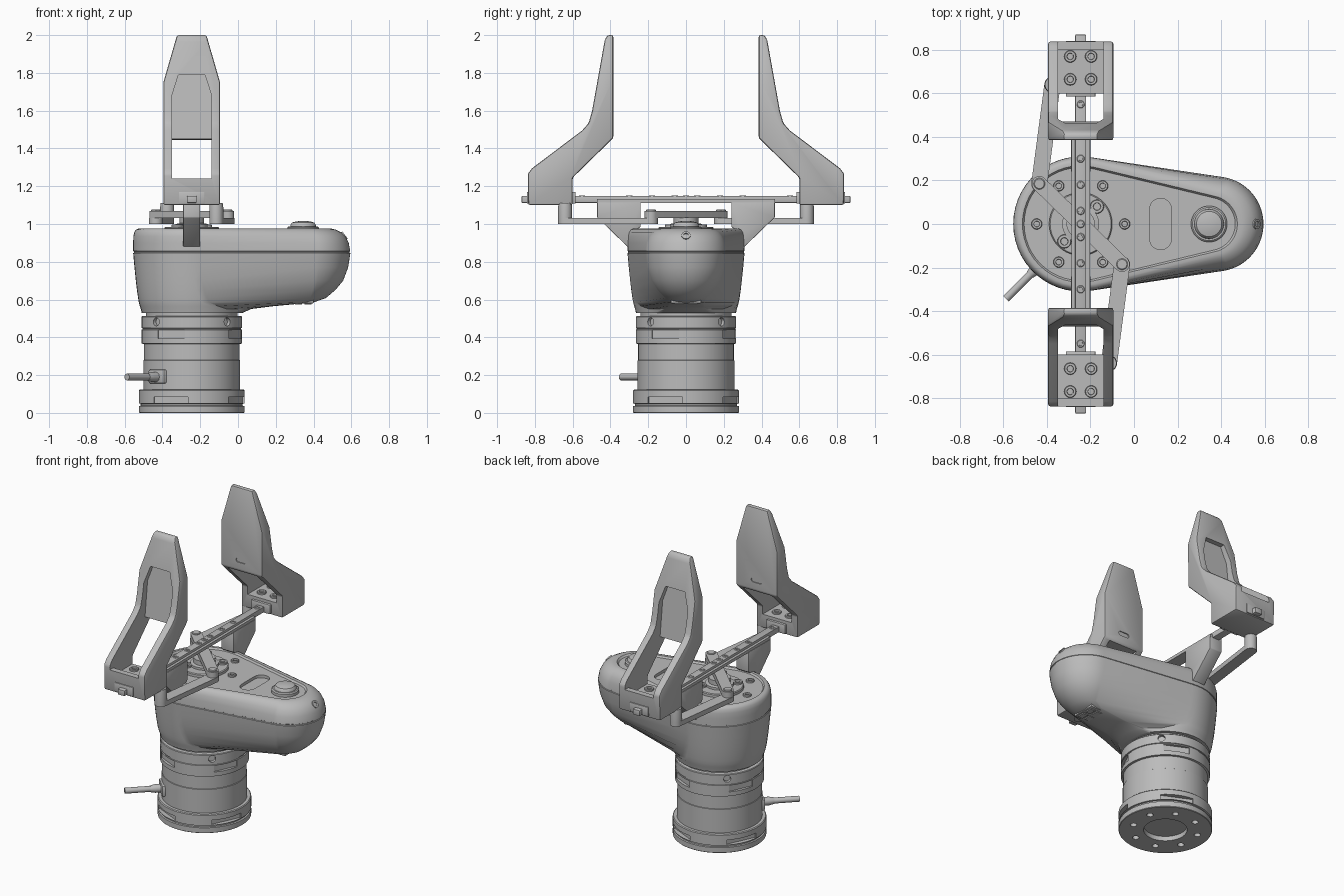
import bpy, bmesh, math
from mathutils import Vector, Matrix

old = bpy.data.objects.get("Cube")
if old:
    bpy.data.objects.remove(old, do_unlink=True)

C = -0.245          # x of the column and gripper axis
made = []
grey = bpy.data.materials.new("plain grey")
grey.use_nodes = True
grey.diffuse_color = (0.5, 0.5, 0.5, 1)
grey.node_tree.nodes["Principled BSDF"].inputs["Base Color"].default_value = (0.5, 0.5, 0.5, 1)


def finish(name, bm, keep=True):
    bmesh.ops.recalc_face_normals(bm, faces=bm.faces[:])
    me = bpy.data.meshes.new(name)
    bm.to_mesh(me)
    bm.free()
    me.materials.append(grey)
    ob = bpy.data.objects.new(name, me)
    bpy.context.collection.objects.link(ob)
    if keep:
        made.append(ob)
    return ob


def loft(name, rings, keep=True):
    """Skin equal-length rings of points and cap both ends."""
    bm = bmesh.new()
    vs = [[bm.verts.new(p) for p in r] for r in rings]
    n = len(rings[0])
    for a, b in zip(vs, vs[1:]):
        for i in range(n):
            j = (i + 1) % n
            bm.faces.new((a[i], a[j], b[j], b[i]))
    bm.faces.new(vs[0][::-1])
    bm.faces.new(vs[-1])
    return finish(name, bm, keep)


def lathe(name, profile, at, axis=(0, 0, 1), n=64, keep=True):
    """Stack of circles (radius, height) along an axis."""
    rot = Vector((0, 0, 1)).rotation_difference(Vector(axis)).to_matrix()
    rings = [[Vector(at) + rot @ Vector((r * math.cos(2 * math.pi * i / n),
              r * math.sin(2 * math.pi * i / n), h)) for i in range(n)] for r, h in profile]
    return loft(name, rings, keep)


def outline(ra, bx, rb, z, n=28):
    """Teardrop: big circle at C joined by tangents to a small one at bx."""
    a = math.acos((ra - rb) / (bx - C))
    pts = []
    for i in range(n + 1):
        t = -a + 2 * a * i / n
        pts.append((bx + rb * math.cos(t), rb * math.sin(t), z))
    for i in range(n + 1):
        t = a + (2 * math.pi - 2 * a) * i / n
        pts.append((C + ra * math.cos(t), ra * math.sin(t), z))
    return pts


def bar(name, p, q, r, z0, z1, keep=True, n=14):
    """Round-ended flat bar from p to q."""
    ang = math.atan2(q[1] - p[1], q[0] - p[0])
    pts = []
    for c, s in ((q, -math.pi / 2), (p, math.pi / 2)):
        for i in range(n + 1):
            t = ang + s + math.pi * i / n
            pts.append((c[0] + r * math.cos(t), c[1] + r * math.sin(t)))
    return loft(name, [[(x, y, z) for x, y in pts] for z in (z0, z1)], keep)


def box(name, x0, x1, y0, y1, z0, z1, bevel=0.0, keep=True):
    bm = bmesh.new()
    m = Matrix.Translation(((x0 + x1) / 2, (y0 + y1) / 2, (z0 + z1) / 2)) @ Matrix.Diagonal((x1 - x0, y1 - y0, z1 - z0, 1))
    bmesh.ops.create_cube(bm, size=1, matrix=m)
    if bevel:
        bmesh.ops.bevel(bm, geom=bm.edges[:], offset=bevel, segments=2, affect='EDGES', profile=0.5)
    return finish(name, bm, keep)


def prism(name, profile, half, side, taper=None, bevel=0.0, keep=True):
    """Extrude a (y, z) profile across x; taper = (z start, z end, half end)."""
    bm = bmesh.new()
    a = [bm.verts.new((C - half, side * y, z)) for y, z in profile]
    b = [bm.verts.new((C + half, side * y, z)) for y, z in profile]
    n = len(profile)
    bm.faces.new(a)
    bm.faces.new(b[::-1])
    for i in range(n):
        j = (i + 1) % n
        bm.faces.new((a[i], b[i], b[j], a[j]))
    if taper:
        z0, z1, h1 = taper
        for s in (-1, 1):
            cut = bmesh.ops.bisect_plane(bm, geom=bm.verts[:] + bm.edges[:] + bm.faces[:],
                                         plane_co=(C + s * half, 0, z0),
                                         plane_no=(s * (z1 - z0), 0, half - h1), clear_outer=True)
            edges = [e for e in cut["geom_cut"] if isinstance(e, bmesh.types.BMEdge)]
            bmesh.ops.contextual_create(bm, geom=edges)
    bmesh.ops.recalc_face_normals(bm, faces=bm.faces[:])
    if bevel:
        sharp = [e for e in bm.edges if len(e.link_faces) == 2 and e.calc_face_angle() > 0.3]
        bmesh.ops.bevel(bm, geom=sharp, offset=bevel, segments=2, affect='EDGES', profile=0.5)
    return finish(name, bm, keep)


def cut(ob, cutters):
    """Subtract the helpers, then remove them."""
    bpy.context.view_layer.objects.active = ob
    for c in cutters:
        c.hide_render = True
        m = ob.modifiers.new("cut", 'BOOLEAN')
        m.operation, m.solver, m.object = 'DIFFERENCE', 'EXACT', c
        bpy.ops.object.modifier_apply(modifier=m.name)
        bpy.data.objects.remove(c, do_unlink=True)


def screw(name, x, y, z, r=0.025, h=0.012):
    lathe(name, [(r, -0.01), (r, h - 0.003), (r - 0.003, h), (r * 0.55, h), (r * 0.5, h - 0.01)], (x, y, z), n=20)


# Column: base flange, barrel and upper clamp ring
column = lathe("column", [(0.13, 0.03), (0.13, 0), (0.277, 0), (0.28, 0.003), (0.28, 0.036), (0.27, 0.038), (0.27, 0.048),
                          (0.28, 0.05), (0.28, 0.118), (0.275, 0.123), (0.256, 0.123), (0.256, 0.278), (0.253, 0.28),
                          (0.253, 0.365), (0.266, 0.367), (0.266, 0.44), (0.261, 0.442), (0.261, 0.448), (0.266, 0.45),
                          (0.266, 0.508), (0.262, 0.512), (0.242, 0.514), (0.242, 0.54)], (C, 0, 0), n=72)
helpers = []
for i in range(8):
    t = math.pi / 8 + i * math.pi / 4
    helpers.append(lathe("hole", [(0.02, -0.02), (0.02, 0.03)], (C + 0.2 * math.cos(t), 0.2 * math.sin(t), 0), n=16, keep=False))
for i in range(4):
    t = math.pi / 4 + i * math.pi / 2
    d = (math.cos(t), math.sin(t), 0)
    helpers.append(lathe("hole", [(0.022, 0.245), (0.022, 0.3)], (C, 0, 0.482), d, 20, False))
    for lo, hi, w, r in ((0.395, 0.438, 0.08, 0.247), (0.052, 0.085, 0.1, 0.25)):
        h = box("notch", r, 0.35, -w, w, lo, hi, keep=False)
        h.data.transform(Matrix.Translation((C, 0, 0)) @ Matrix.Rotation(t + 0.35, 4, 'Z'))
        helpers.append(h)
cut(column, helpers)

# Cable with its socket
u = Vector((-math.sqrt(0.5), -math.sqrt(0.5), 0))
lathe("cable", [(0.018, 0.2), (0.018, 0.485)], (C, 0, 0.19), u, 20)
lathe("cable_sleeve", [(0.026, 0.2), (0.026, 0.3), (0.02, 0.33)], (C, 0, 0.19), u, 20)
plate = box("cable_socket", 0.22, 0.268, -0.06, 0.06, 0.155, 0.23, 0.01)
plate.data.transform(Matrix.Translation((C, 0, 0)) @ Matrix.Rotation(math.radians(225), 4, 'Z'))

# Teardrop housing, lofted upward, with seam groove and recessed top panel
levels = [(0.53, 0.265, C + 0.02, 0.25), (0.55, 0.27, -0.1, 0.17), (0.565, 0.275, 0.08, 0.11),
          (0.585, 0.28, 0.30, 0.10), (0.608, 0.284, 0.35, 0.115), (0.65, 0.29, 0.36, 0.155),
          (0.70, 0.296, 0.37, 0.187), (0.77, 0.303, 0.375, 0.208), (0.846, 0.31, 0.377, 0.218),
          (0.848, 0.306, 0.377, 0.214), (0.855, 0.306, 0.377, 0.214), (0.857, 0.31, 0.377, 0.217),
          (0.90, 0.31, 0.375, 0.211), (0.935, 0.309, 0.372, 0.196), (0.957, 0.304, 0.367, 0.178),
          (0.97, 0.295, 0.36, 0.158), (0.975, 0.284, 0.355, 0.143), (0.975, 0.268, 0.345, 0.13),
          (0.964, 0.26, 0.343, 0.122)]
housing = loft("housing", [outline(ra, bx, rb, z) for z, ra, bx, rb in levels])
cut(housing, [bar("slot", (0.122, -0.068), (0.122, 0.068), 0.05, 0.945, 1.0, False)])

# Button, end screw and underside connector
lathe("button", [(0.083, 0.95), (0.083, 0.982), (0.076, 0.988), (0.068, 0.988), (0.066, 0.998),
                 (0.058, 1.008), (0.035, 1.014), (0.01, 1.016)], (0.345, 0, 0))
lathe("end_screw", [(0.024, -0.03), (0.024, 0.006), (0.013, 0.006), (0.012, -0.005)], (0.562, 0, 0.938), (0.8, 0, 0.6), 20)
box("connector_plate", 0.29, 0.40, -0.08, 0.08, 0.58, 0.62, 0.004)
for i in (-1, 1):
    for j in (-1, 1):
        x, y = 0.345 + i * 0.025, j * 0.035
        box("connector_socket", x - 0.018, x + 0.018, y - 0.025, y + 0.025, 0.574, 0.584)

# Turntable, hub and screws
lathe("turntable", [(0.145, 0.95), (0.145, 0.98), (0.14, 0.985)], (C, 0, 0))
lathe("hub", [(0.085, 0.98), (0.085, 1.0), (0.065, 1.004), (0.065, 1.035)], (C, 0, 0))
for i in range(6):
    t = i * math.pi / 3
    screw("housing_screw", C + 0.202 * math.cos(t), 0.202 * math.sin(t), 0.964)
for s in (-1, 1):
    screw("turntable_screw", C + s * 0.075, s * 0.08, 0.985, 0.032)

# Rail with its bed and bolts
box("rail", C - 0.025, C + 0.025, -0.87, 0.87, 1.112, 1.148, 0.003)
box("rail_bed", C - 0.042, C + 0.042, -0.47, 0.47, 1.112, 1.132)
for y in (0, 0.06, 0.18, 0.3, 0.55):
    for s in ((-1, 1) if y else (1,)):
        screw("rail_bolt", C, s * y, 1.147, 0.018, 0.004)

# Crank turning the two push rods
bar("crank", (C - 0.19, 0.185), (C + 0.19, -0.185), 0.035, 1.032, 1.07)

finger_side = [(0.385, 2.0), (0.385, 1.455), (0.60, 1.245), (0.60, 1.10), (0.835, 1.10), (0.838, 1.265),
               (0.815, 1.295), (0.55, 1.495), (0.515, 1.535), (0.497, 1.60), (0.43, 1.975), (0.415, 2.0)]
window_side = [(0.43, 1.79), (0.47, 1.45), (0.2, 1.435), (0.2, 1.05), (0.595, 1.05), (0.60, 1.19), (0.80, 1.19),
               (0.80, 1.24), (1.0, 1.24), (1.0, 1.79)]
for side, word in ((1, "back"), (-1, "front")):
    # Rail support bracket
    prism(word + "_bracket", [(0.24, 1.115), (0.24, 0.985), (0.29, 0.95), (0.29, 0.88), (0.31, 0.88),
                              (0.47, 1.035), (0.47, 1.115)], 0.045, side, bevel=0.004)
    # Push rod and its pivots
    p, q = (C - side * 0.19, side * 0.185), (C - side * 0.13, side * 0.64)
    bar(word + "_push_rod", p, q, 0.037, 1.0, 1.032)
    lathe(word + "_rod_pivot", [(0.037, 1.02), (0.037, 1.09), (0.034, 1.11)], (q[0], q[1], 0), n=28)
    lathe(word + "_crank_pin", [(0.026, 1.03), (0.026, 1.074), (0.022, 1.077)], (p[0], p[1], 0), n=28)
    # Finger: angled frame with an open window and a gripping pad
    finger = prism(word + "_finger", finger_side, 0.15, side, (1.75, 2.0, 0.078), 0.01)
    slot = bar("slot", (C - 0.025, 1.52), (C + 0.025, 1.52), 0.014, -0.006, 0.006, False)
    slot.data.transform(Matrix(((1, 0, 0, 0), (0, 0, 1, side * 0.385), (0, 1, 0, 0), (0, 0, 0, 1))))
    bm = bmesh.new()
    bm.from_mesh(slot.data)
    bmesh.ops.recalc_face_normals(bm, faces=bm.faces[:])
    bm.to_mesh(slot.data)
    bm.free()
    cut(finger, [prism("window", window_side, 0.105, side, (1.68, 1.79, 0.07), keep=False), slot])
    # Carriage on the rail and its four bolts
    y0, y1 = sorted((side * 0.585, side * 0.842))
    box(word + "_carriage", C - 0.068, C + 0.068, y0, y1, 1.108, 1.17, 0.004)
    for i in (-1, 1):
        for y in (0.665, 0.77):
            screw(word + "_finger_bolt", C + i * 0.048, side * y, 1.19, 0.028)

# Smooth round surfaces, keep edges sharp
bpy.ops.object.select_all(action='DESELECT')
for ob in made:
    ob.select_set(True)
bpy.context.view_layer.objects.active = made[0]
bpy.ops.object.shade_smooth_by_angle(angle=math.radians(35))
